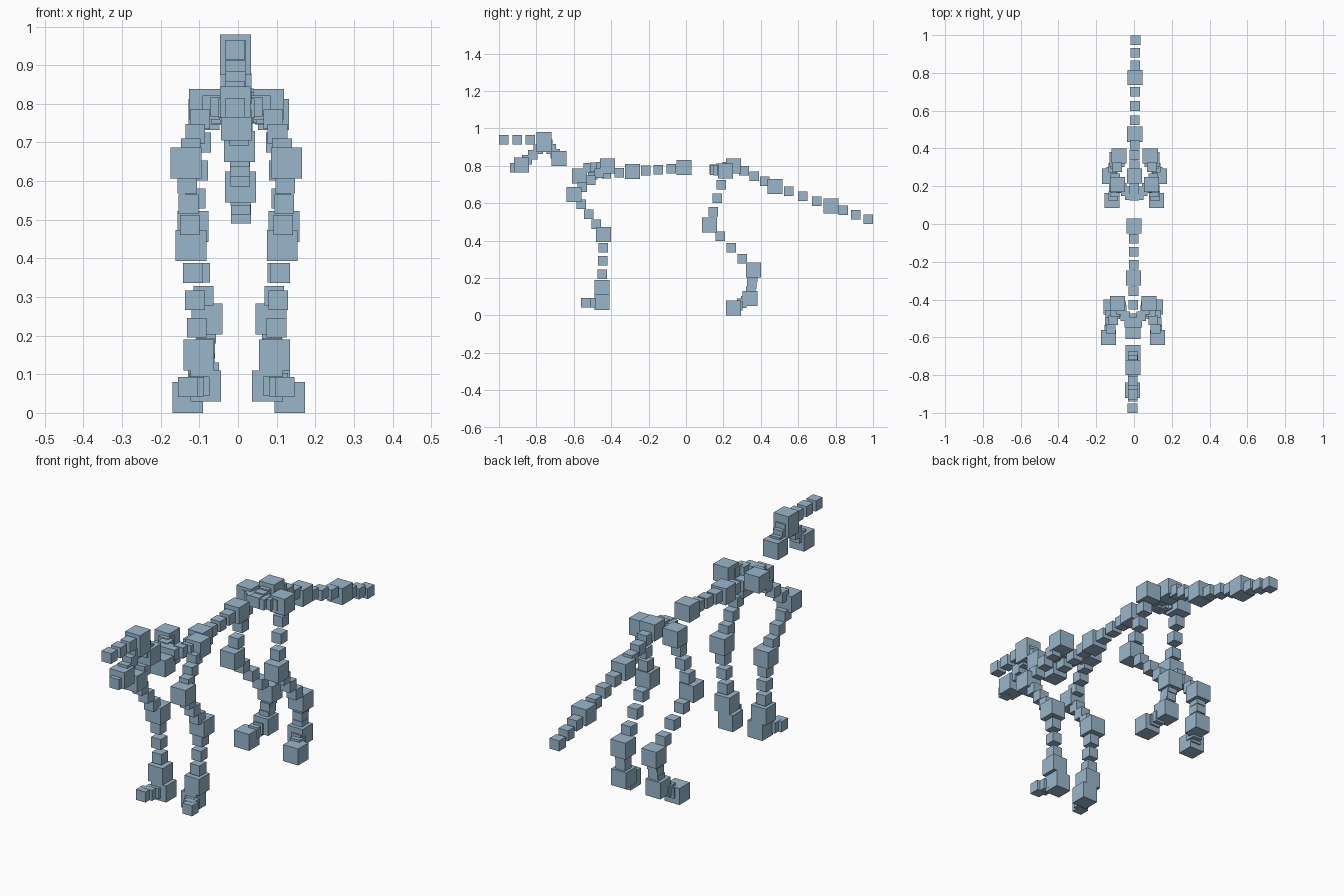
import bpy, bmesh
from mathutils import Vector, Matrix

if "Cube" in bpy.data.objects:
    bpy.data.objects.remove(bpy.data.objects["Cube"])

JOINT, BEAD = 0.08, 0.051   # cube sizes: joints and the links between them
YAW = 0.008                 # slight turn of the whole body

mat = bpy.data.materials.new("dusty_blue")
mat.diffuse_color = (0.32, 0.47, 0.60, 1.0)
mat.use_nodes = True
mat.node_tree.nodes["Principled BSDF"].inputs["Base Color"].default_value = mat.diffuse_color


def cube(bm, p, size):
    x, y, z = p
    bmesh.ops.create_cube(bm, size=size, matrix=Matrix.Translation((x + YAW * y, y, z)))


def finish(bm, name):
    me = bpy.data.meshes.new(name)
    bm.to_mesh(me)
    bm.free()
    me.materials.append(mat)
    bpy.context.collection.objects.link(bpy.data.objects.new(name, me))


def chain(name, points, first=True, last=True, side=1):
    """Joint cube at every point with three small cubes between neighbours."""
    bm = bmesh.new()
    pts = [Vector((p[0] * side, p[1], p[2])) for p in points]
    for i, p in enumerate(pts):
        if (i > 0 or first) and (i < len(pts) - 1 or last):
            cube(bm, p, JOINT)
        if i < len(pts) - 1:
            for k in (1, 2, 3):
                cube(bm, p.lerp(pts[i + 1], k / 4), BEAD)
    finish(bm, name)


# Trunk, tail and head
chain("spine", [(0, -0.01, 0.79), (0, -0.285, 0.77), (0, -0.57, 0.745)])
chain("pelvis", [(0, 0.115, 0.775), (0, 0.255, 0.80)], first=False, last=False)
chain("tail", [(0, 0.255, 0.80), (0, 0.475, 0.69), (0, 0.775, 0.585),
               (0, 1.04, 0.492)], last=False)
chain("neck", [(0, -0.68, 0.84), (0, -0.76, 0.94)])
chain("snout", [(0, -0.76, 0.94), (0, -1.046, 0.94)], first=False, last=False)
chain("jaw", [(0, -0.76, 0.915), (0, -0.88, 0.805)])
bm = bmesh.new()
cube(bm, (0, -0.915, 0.79), BEAD)
finish(bm, "jaw_tip")

# Mirrored limbs
for label, s in (("left", -1), ("right", 1)):
    chain(label + "_shoulder", [(0, -0.555, 0.785), (0.083, -0.42, 0.80)],
          first=False, last=False, side=s)
    chain(label + "_front_leg", [(0.083, -0.42, 0.798), (0.13, -0.60, 0.647),
                                 (0.118, -0.44, 0.433), (0.098, -0.45, 0.15),
                                 (0.08, -0.45, 0.07)], side=s)
    chain(label + "_front_toe", [(0.08, -0.45, 0.07), (0.14, -0.565, 0.066)],
          first=False, last=False, side=s)
    chain(label + "_hip", [(0, 0.135, 0.78), (0.09, 0.21, 0.77)],
          first=False, last=False, side=s)
    chain(label + "_hind_leg", [(0.09, 0.21, 0.772), (0.118, 0.125, 0.483),
                                (0.083, 0.36, 0.243), (0.092, 0.342, 0.09),
                                (0.132, 0.253, 0.04)], side=s)
